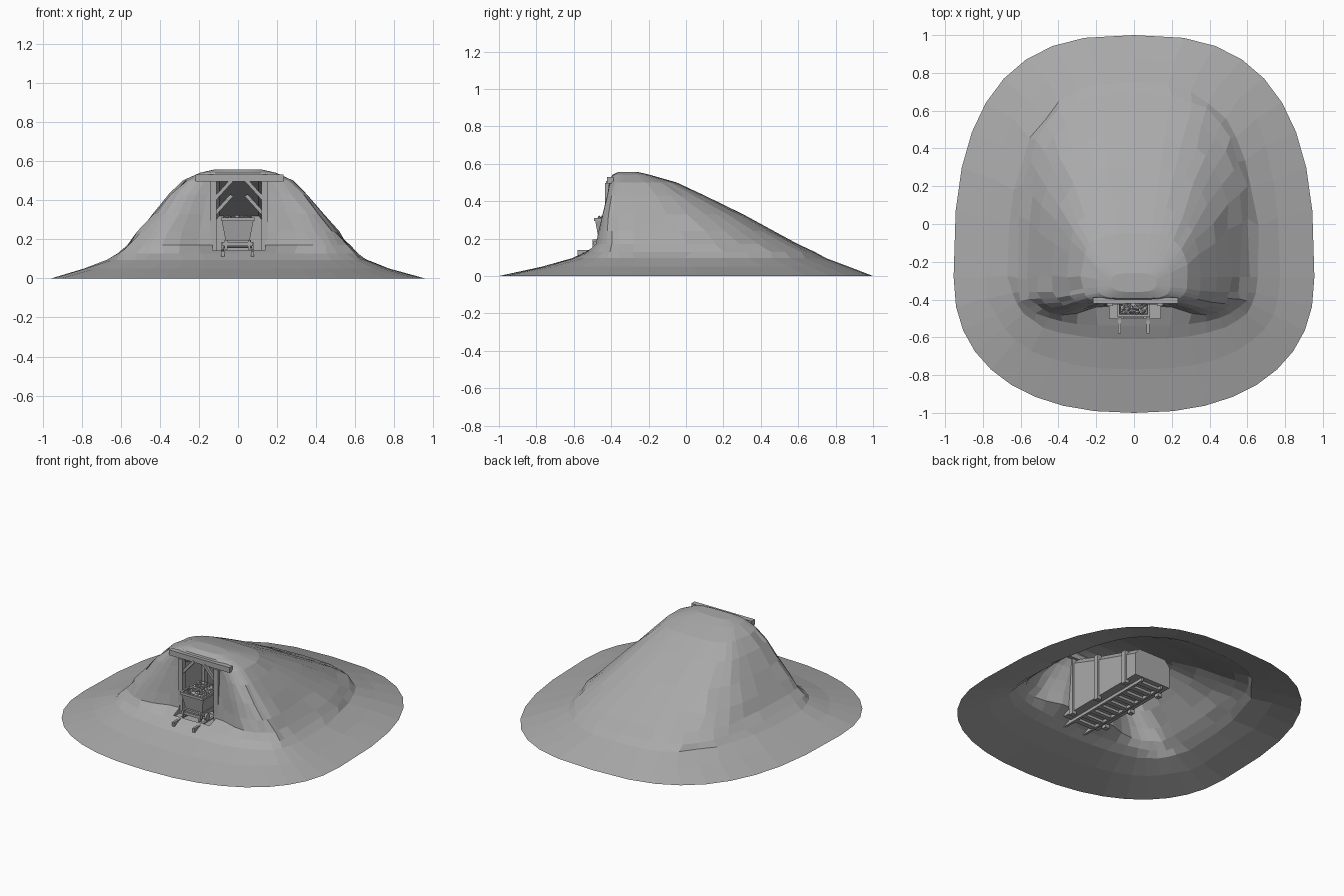
import bpy, bmesh, math, random
from mathutils import Vector

if "Cube" in bpy.data.objects:
    bpy.data.objects.remove(bpy.data.objects["Cube"])

random.seed(4)
stone = bpy.data.materials.new("dark_grey")
stone.diffuse_color = (.4, .4, .4, 1)
stone.use_nodes = True
stone.node_tree.nodes["Principled BSDF"].inputs["Base Color"].default_value = stone.diffuse_color


def obj_from_bm(name, bm):
    bmesh.ops.recalc_face_normals(bm, faces=bm.faces[:])
    me = bpy.data.meshes.new(name)
    bm.to_mesh(me)
    bm.free()
    ob = bpy.data.objects.new(name, me)
    bpy.context.collection.objects.link(ob)
    return ob


def loft(bm, rings, caps=True):
    vs = [[bm.verts.new(p) for p in r] for r in rings]
    n = len(vs[0])
    for a, b in zip(vs, vs[1:]):
        for i in range(n):
            j = (i + 1) % n
            bm.faces.new((a[i], a[j], b[j], b[i]))
    if caps:
        bm.faces.new(vs[0][::-1])
        bm.faces.new(vs[-1])


def rect(hx, y0, y1, z, cx=0.0):
    return [(cx - hx, y0, z), (cx + hx, y0, z), (cx + hx, y1, z), (cx - hx, y1, z)]


def box(name, x0, x1, y0, y1, z0, z1):
    bm = bmesh.new()
    cx, hx = (x0 + x1) / 2, (x1 - x0) / 2
    loft(bm, [rect(hx, y0, y1, z0, cx), rect(hx, y0, y1, z1, cx)])
    return obj_from_bm(name, bm)


def beam(name, a, b, w, d):
    # square timber in the xz plane from a to b
    a, b = Vector(a), Vector(b)
    t = (b - a).normalized()
    s = Vector((t.z, 0, -t.x)) * w / 2
    y = Vector((0, d / 2, 0))
    bm = bmesh.new()
    loft(bm, [[p - s - y, p + s - y, p + s + y, p - s + y] for p in (a, b)])
    return obj_from_bm(name, bm)


# hill: stacked contour rings (z, front y, back y, half width, front exponent)
contours = [(0, -1, 1, .955, 2.3), (.05, -.77, .87, .78, 2.4), (.095, -.61, .75, .66, 2.6),
            (.128, -.54, .69, .615, 3), (.17, -.5, .60, .57, 3.4), (.24, -.485, .47, .51, 3.7),
            (.33, -.47, .305, .43, 4), (.43, -.44, .10, .345, 4.5), (.50, -.415, -.05, .275, 4.5),
            (.54, -.395, -.19, .195, 4), (.557, -.36, -.26, .12, 3)]
N = 36
rings = []
for k, (z, yf, yb, w, nf) in enumerate(contours):
    ring = []
    yc = min(-.28, (yf + yb) / 2) if k > 7 else -.28
    for i in range(N):
        a = 2 * math.pi * i / N
        c, s = math.cos(a), math.sin(a)
        e = 2 / ((2.7 if k < 3 else 3.1) if s > 0 else nf)
        x = w * math.copysign(abs(c) ** e, c)
        y = yc + ((yb - yc) if s > 0 else (yc - yf)) * math.copysign(abs(s) ** e, s)
        # front face funnels back toward the entrance
        if s < -.3 and 4 <= k <= 8:
            f = min(1, max(0, (.36 - abs(x)) / .2))
            y += f * max(0, (-.425 + .04 * (z - .17)) - y)
        if 0 < k < 9 and abs(x) > .26:
            x += random.uniform(-.012, .012)
            if s > 0:
                y += random.uniform(-.012, .012)
        ring.append((x, y, z))
    rings.append(ring)
bm = bmesh.new()
loft(bm, rings)
hill = obj_from_bm("hill", bm)

# tunnel cut, with a roof that drops toward the back
bm = bmesh.new()
loft(bm, [[(.005 - .135, y, .132), (.005 + .135, y, .132), (.005 + .135, y, zt - .04), (.005 + .1, y, zt),
           (.005 - .1, y, zt), (.005 - .135, y, zt - .04)]
          for y, zt in ((-.5, .505), (-.4, .505), (-.18, .43), (.18, .32))])
cutter = obj_from_bm("tunnel_cutter", bm)
cutter.hide_render = True
mod = hill.modifiers.new("tunnel", "BOOLEAN")
mod.operation = "DIFFERENCE"
mod.solver = "EXACT"
mod.object = cutter
bpy.context.view_layer.objects.active = hill
bpy.ops.object.modifier_apply(modifier=mod.name)
bpy.data.objects.remove(cutter)

# the hill is an open shell underneath
bm = bmesh.new()
bm.from_mesh(hill.data)
under = [f for f in bm.faces if all(v.co.z < 1e-4 for v in f.verts)]
bmesh.ops.delete(bm, geom=under, context="FACES")
bm.to_mesh(hill.data)
bm.free()

# timber frames: entrance and two inside
for tag, y, top in (("front", -.418, .497), ("middle", -.18, .42), ("rear", .08, .335)):
    for side, s in (("left", -1), ("right", 1)):
        px = .005 + s * .132
        box(f"{tag}_post_{side}", px - .016, px + .016, y - .016, y + .016, .11, top)
        if tag != "rear":
            beam(f"{tag}_brace_{side}", (px, y, top - .1), (px - s * .095, y, top + .005), .018, .018)
box("front_lintel", -.217, .232, -.422, -.388, .495, .53)

# rails and sleepers
for side, x in (("left", -.078), ("right", .074)):
    box(f"rail_{side}", x - .008, x + .008, -.58, .17, .112, .14)
for i in range(9):
    y = -.47 + i * .075
    box(f"sleeper_{i}", -.08, .076, y - .016, y + .016, .115, .134)

# cart tub: tapered and open at the top
y0, y1, cx = -.487, -.29, -.002
bm = bmesh.new()
loft(bm, [rect(.062, y0 + .02, y1 - .02, .195, cx), rect(.083, y0, y1, .305, cx),
          rect(.075, y0 + .008, y1 - .008, .305, cx), rect(.07, y0 + .014, y1 - .014, .27, cx)])
obj_from_bm("cart_tub", bm)
for n, (a, b, c, d) in enumerate(((-.088, .084, y0 - .006, y0 + .006), (-.088, .084, y1 - .006, y1 + .006),
                                  (-.088, -.076, y0, y1), (.072, .084, y0, y1))):
    box(f"cart_rim_{n}", a, b, c, d, .293, .31)

# cart chassis, buffers and wheels
box("cart_chassis", -.07, .066, y0 + .005, y1 - .005, .172, .197)
for n, y in enumerate((y0, y1)):
    box(f"cart_bumper_{n}", -.08, .076, y - .007, y + .007, .166, .185)
    for m, x in enumerate((-.062, .058)):
        box(f"cart_buffer_{n}_{m}", x - .007, x + .007, y - .012, y + .012, .148, .195)
for y in (-.435, -.34):
    bpy.ops.mesh.primitive_cylinder_add(vertices=8, radius=.006, depth=.15,
                                        location=(cx, y, .162), rotation=(0, math.pi / 2, 0))
    bpy.context.object.name = "cart_axle"
    for x in (-.078, .074):
        bpy.ops.mesh.primitive_cylinder_add(vertices=12, radius=.023, depth=.012,
                                            location=(x, y, .162), rotation=(0, math.pi / 2, 0))
        bpy.context.object.name = "cart_wheel"

# ore lumps heaped in the cart
bm = bmesh.new()
for i in range(7):
    for j in range(9):
        r = random.uniform(.011, .016)
        x = cx - .06 + i * .02 + random.uniform(-.004, .004)
        y = y0 + .022 + j * .019 + random.uniform(-.004, .004)
        lump = bmesh.ops.create_icosphere(bm, subdivisions=1, radius=r)["verts"]
        for v in lump:
            v.co = v.co * random.uniform(.8, 1.1) + Vector((x, y, .303 + random.uniform(-.006, .008)))
obj_from_bm("ore_heap", bm)

# one dark grey for everything
for ob in bpy.data.objects:
    ob.data.materials.clear()
    ob.data.materials.append(stone)
